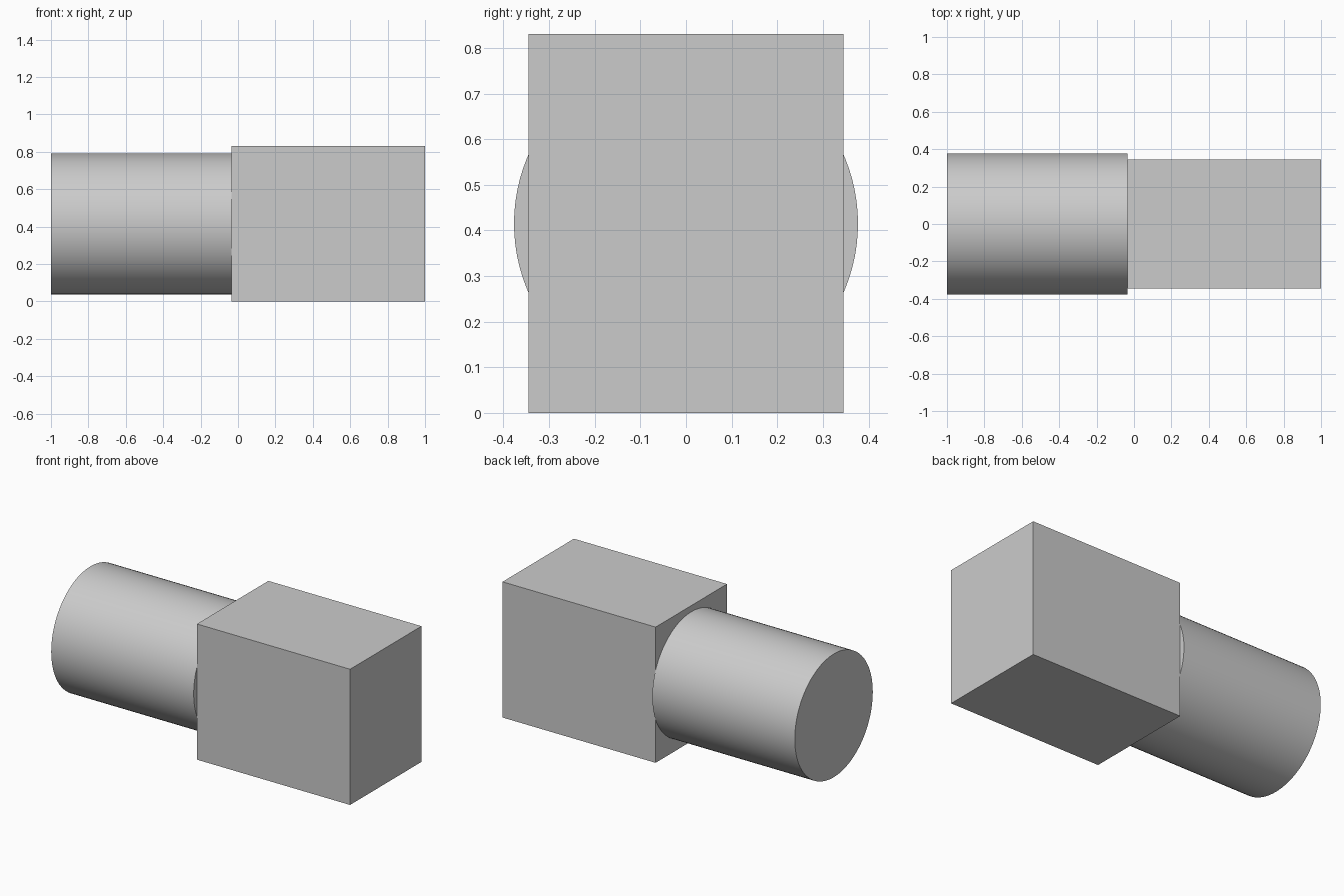
import bpy
import math

default = bpy.data.objects.get("Cube")
if default:
    bpy.data.objects.remove(default, do_unlink=True)

# Single plain grey finish
GREY = (0.6, 0.6, 0.6, 1.0)
grey = bpy.data.materials.new("plain_grey")
grey.use_nodes = True
grey.diffuse_color = GREY
grey.node_tree.nodes["Principled BSDF"].inputs["Base Color"].default_value = GREY

LENGTH, JOINT = 1.0, -0.036   # half length, x where the parts meet
HEIGHT, DEPTH = 0.83, 0.69
RADIUS = 0.377


def finish(name):
    obj = bpy.context.object
    obj.name = name
    obj.data.materials.append(grey)
    bpy.ops.object.transform_apply(location=False, rotation=True, scale=True)
    return obj


# Rectangular block
bpy.ops.mesh.primitive_cube_add(size=1, location=((LENGTH + JOINT) / 2, 0, HEIGHT / 2))
bpy.context.object.scale = (LENGTH - JOINT, DEPTH, HEIGHT)
finish("block")

# Round shaft lying along x, butting against the block
bpy.ops.mesh.primitive_cylinder_add(
    vertices=96, radius=RADIUS, depth=LENGTH + JOINT,
    location=((JOINT - LENGTH) / 2, 0, HEIGHT / 2),
    rotation=(0, math.pi / 2, 0))
finish("shaft")
bpy.ops.object.shade_smooth_by_angle(angle=math.radians(30))
